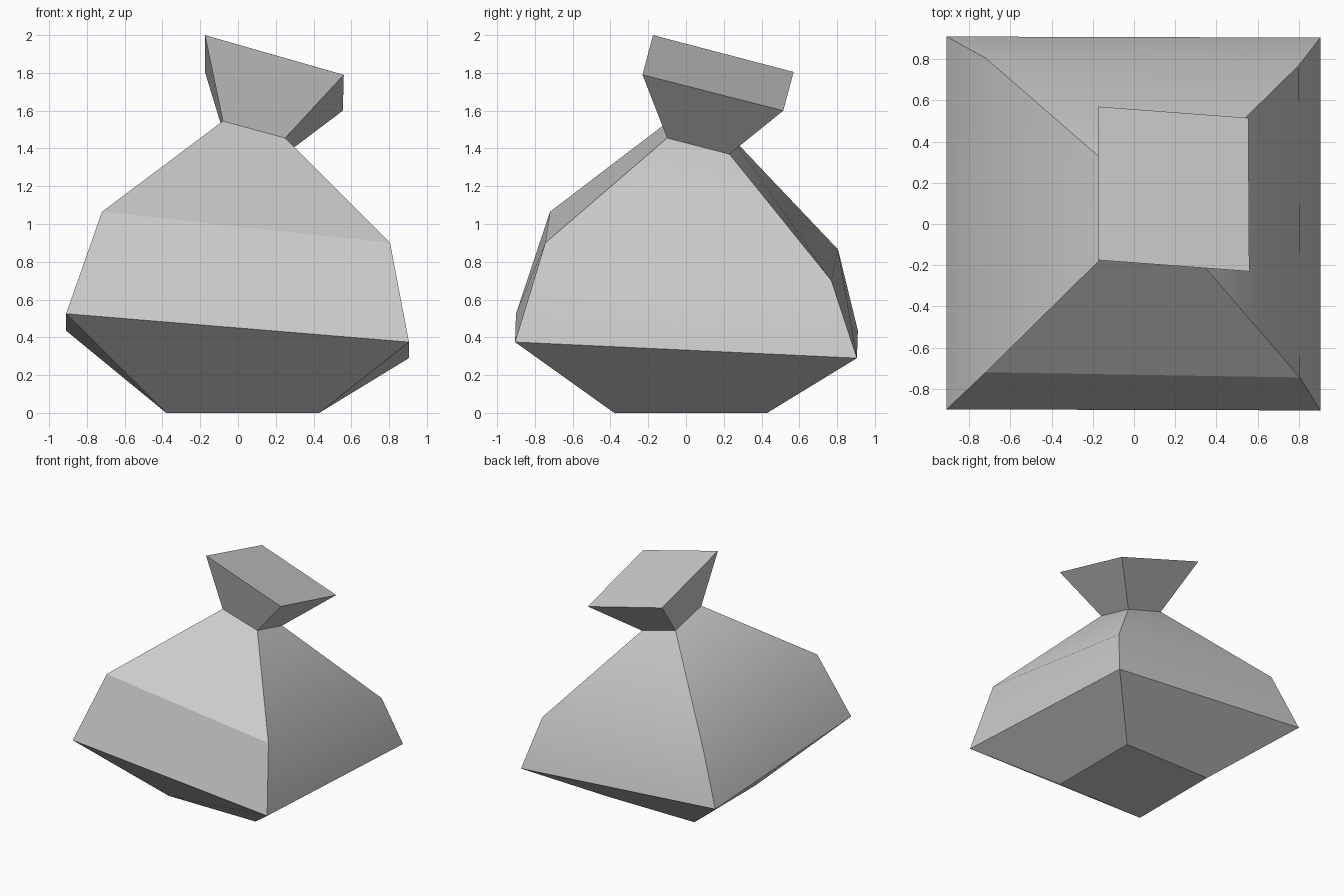
import bpy
import bmesh
import math

default_cube = bpy.data.objects.get("Cube")
if default_cube:
    bpy.data.objects.remove(default_cube, do_unlink=True)


def make_material(name, value):
    mat = bpy.data.materials.new(name)
    mat.use_nodes = True
    colour = (value, value, value, 1.0)
    mat.diffuse_color = colour
    mat.node_tree.nodes["Principled BSDF"].inputs["Base Color"].default_value = colour
    return mat


# Cross-sections from base to top, each going front -x, front +x, back +x, back -x
base = [(-.38, -.38, 0), (.43, -.38, 0), (.43, .43, 0), (-.38, .43, 0)]
belly = [(-.91, -.9, .525), (.905, -.905, .375), (.905, .905, .29), (-.91, .91, .435)]
shoulder = [(-.72, -.72, 1.065), (.805, -.745, .9), (.8, .77, .7), (-.72, .805, .865)]
neck = [(-.08, -.09, 1.545), (.25, -.1, 1.455), (.25, .23, 1.37), (-.07, .24, 1.46)]
mouth = [(-.175, -.175, 2), (.56, -.23, 1.79), (.555, .515, 1.6), (-.175, .57, 1.805)]


def loft(name, sections, material):
    """Skin a stack of four-cornered sections and cap both ends."""
    bm = bmesh.new()
    rings = [[bm.verts.new(corner) for corner in section] for section in sections]
    for low, high in zip(rings, rings[1:]):
        for i in range(len(low)):
            j = (i + 1) % len(low)
            bm.faces.new((low[i], low[j], high[j], high[i]))
    bm.faces.new(rings[0])
    bm.faces.new(rings[-1])
    bmesh.ops.recalc_face_normals(bm, faces=bm.faces)

    mesh = bpy.data.meshes.new(name)
    bm.to_mesh(mesh)
    bm.free()
    mesh.materials.append(material)
    obj = bpy.data.objects.new(name, mesh)
    bpy.context.collection.objects.link(obj)
    return obj


# Sack with a wide belly, a pinched neck and a flared, tilted mouth
sack = loft("sack", [base, belly, shoulder, neck, mouth],
            make_material("plain grey", 0.6))

# Gentle bends shade smoothly, hard folds stay sharp
bpy.ops.object.select_all(action="DESELECT")
sack.select_set(True)
bpy.context.view_layer.objects.active = sack
bpy.ops.object.shade_smooth_by_angle(angle=math.radians(30))
